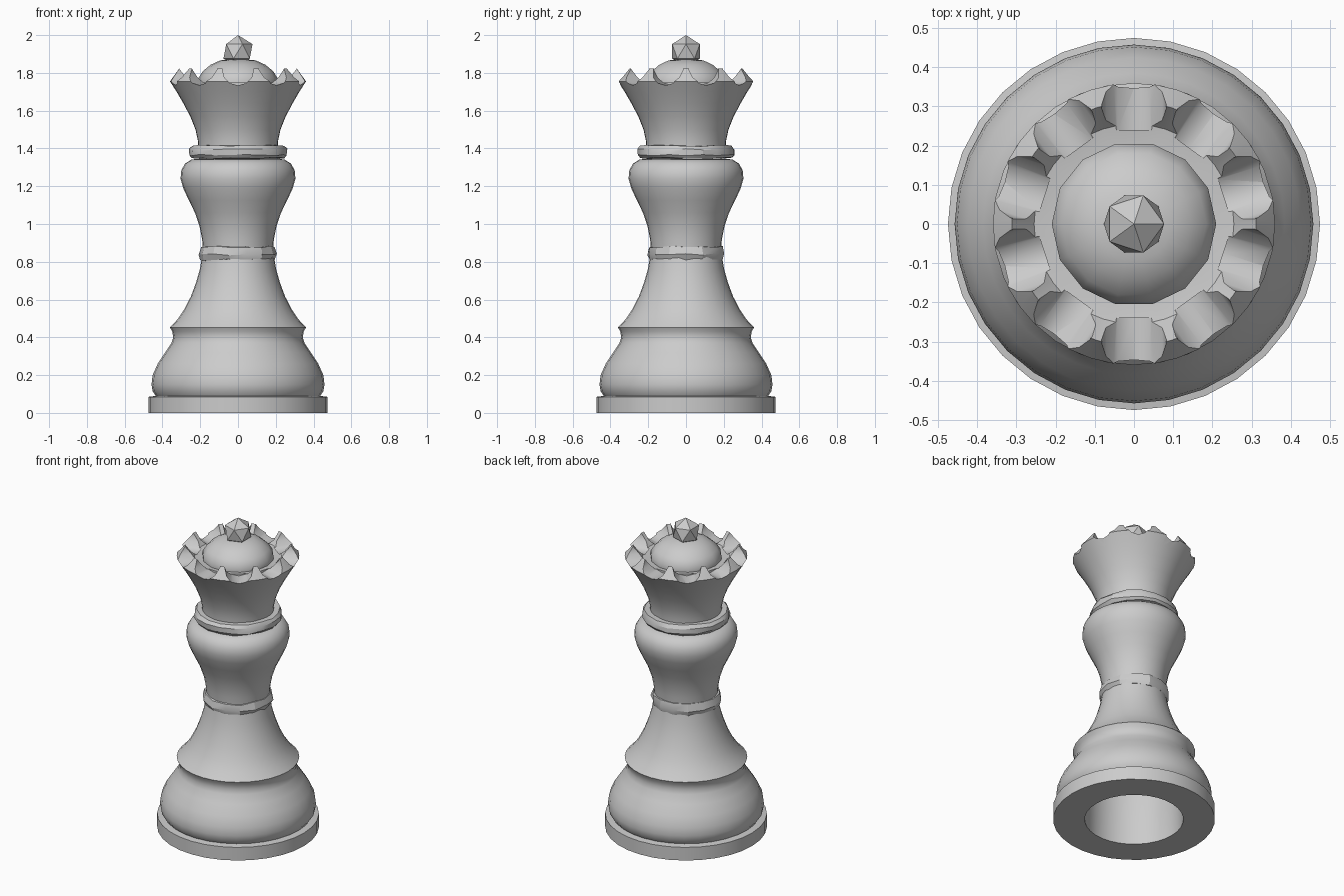
import bpy
import bmesh
import math
import random
from mathutils import Matrix

random.seed(4)
cube = bpy.data.objects.get("Cube")
if cube:
    bpy.data.objects.remove(cube, do_unlink=True)

grey = bpy.data.materials.new("stone grey")
grey.use_nodes = True
COLOUR = (0.6, 0.6, 0.6, 1)
grey.diffuse_color = COLOUR
grey.node_tree.nodes["Principled BSDF"].inputs["Base Color"].default_value = COLOUR


def finish(name, bm, smooth=None):
    """Turn a bmesh into a named object, optionally smooth below an angle."""
    mesh = bpy.data.meshes.new(name)
    bm.to_mesh(mesh)
    bm.free()
    mesh.materials.append(grey)
    obj = bpy.data.objects.new(name, mesh)
    bpy.context.collection.objects.link(obj)
    if smooth:
        shade(obj, smooth)
    return obj


def shade(obj, angle):
    bpy.ops.object.select_all(action="DESELECT")
    obj.select_set(True)
    bpy.context.view_layer.objects.active = obj
    bpy.ops.object.shade_smooth_by_angle(angle=math.radians(angle))


def lathe(name, profile, sides=32, smooth=32, jitter=0):
    """Revolve (radius, height) points around z."""
    bm = bmesh.new()
    rows = []
    for r, z in profile:
        row = []
        for k in range(sides):
            a = math.tau * k / sides
            rr = r + random.uniform(-jitter, jitter)
            zz = z + random.uniform(-jitter, jitter)
            row.append(bm.verts.new((rr * math.cos(a), rr * math.sin(a), zz)))
        rows.append(row)
    for low, high in zip(rows, rows[1:]):
        for k in range(sides):
            n = (k + 1) % sides
            bm.faces.new((low[k], low[n], high[n], high[k]))
    bmesh.ops.remove_doubles(bm, verts=bm.verts, dist=0.0001)
    return finish(name, bm, smooth)


# Base disc with the hollow underneath
lathe("base_disc", [(0, 0.7), (0.1, 0.68), (0.17, 0.6), (0.25, 0.45), (0.285, 0.3),
                    (0.29, 0), (0.475, 0), (0.475, 0.085), (0.42, 0.092)])

# Bulging foot with a sharp shoulder, then the flared stem
lathe("foot", [(0.435, 0.09), (0.452, 0.115), (0.458, 0.15), (0.452, 0.2), (0.425, 0.26),
               (0.385, 0.32), (0.352, 0.37), (0.343, 0.4), (0.348, 0.43), (0.36, 0.453)])
lathe("stem", [(0.36, 0.453), (0.32, 0.495), (0.283, 0.55), (0.25, 0.615), (0.222, 0.69),
               (0.202, 0.76), (0.19, 0.83)])

# Upper body between the two collars
lathe("upper_body", [(0.185, 0.85), (0.19, 0.92), (0.204, 0.99), (0.228, 1.06), (0.26, 1.125),
                     (0.29, 1.19), (0.304, 1.24), (0.3, 1.285), (0.28, 1.32), (0.245, 1.342),
                     (0.2, 1.345)])

# Slightly rough collars
lathe("waist_collar", [(0.17, 0.808), (0.196, 0.81), (0.207, 0.84), (0.196, 0.88),
                       (0.17, 0.884)], 14, 25, 0.006)
lathe("neck_collar", [(0.19, 1.345), (0.245, 1.35), (0.26, 1.365), (0.258, 1.395),
                      (0.245, 1.415), (0.19, 1.415)], 18, 25, 0.004)

# Crown with a dished top
crown = lathe("crown", [(0, 1.4), (0.21, 1.4), (0.212, 1.44), (0.225, 1.5), (0.253, 1.57),
                        (0.29, 1.64), (0.325, 1.7), (0.36, 1.755), (0.312, 1.822),
                        (0.255, 1.75), (0.2, 1.742), (0, 1.742)], 40, None)

# Ten round notches cut into the crown rim
bm = bmesh.new()
NOTCHES = 10
for i in range(NOTCHES):
    turn = Matrix.Rotation(math.tau * (i + 0.5) / NOTCHES, 4, "Z")
    place = Matrix.Translation((0.37, 0, 1.817)) @ Matrix.Rotation(math.pi / 2, 4, "Y")
    bmesh.ops.create_cone(bm, cap_ends=True, segments=12, radius1=0.083, radius2=0.083,
                          depth=0.26, matrix=turn @ place)
cutter = finish("notch_cutter", bm)
cutter.hide_render = True
cut = crown.modifiers.new("notches", "BOOLEAN")
cut.operation = "DIFFERENCE"
cut.solver = "EXACT"
cut.object = cutter
bpy.ops.object.select_all(action="DESELECT")
crown.select_set(True)
bpy.context.view_layer.objects.active = crown
bpy.ops.object.modifier_apply(modifier=cut.name)
bpy.data.objects.remove(cutter, do_unlink=True)
shade(crown, 32)

# Dome inside the crown
lathe("dome", [(0.21, 1.742), (0.21, 1.772), (0.185, 1.81), (0.145, 1.843), (0.095, 1.866),
               (0, 1.876)], 14, 35)

# Faceted finial
bm = bmesh.new()
bmesh.ops.create_icosphere(bm, subdivisions=1, radius=0.086)
bmesh.ops.translate(bm, verts=bm.verts, vec=(0, 0, 1.914))
finish("finial", bm)
